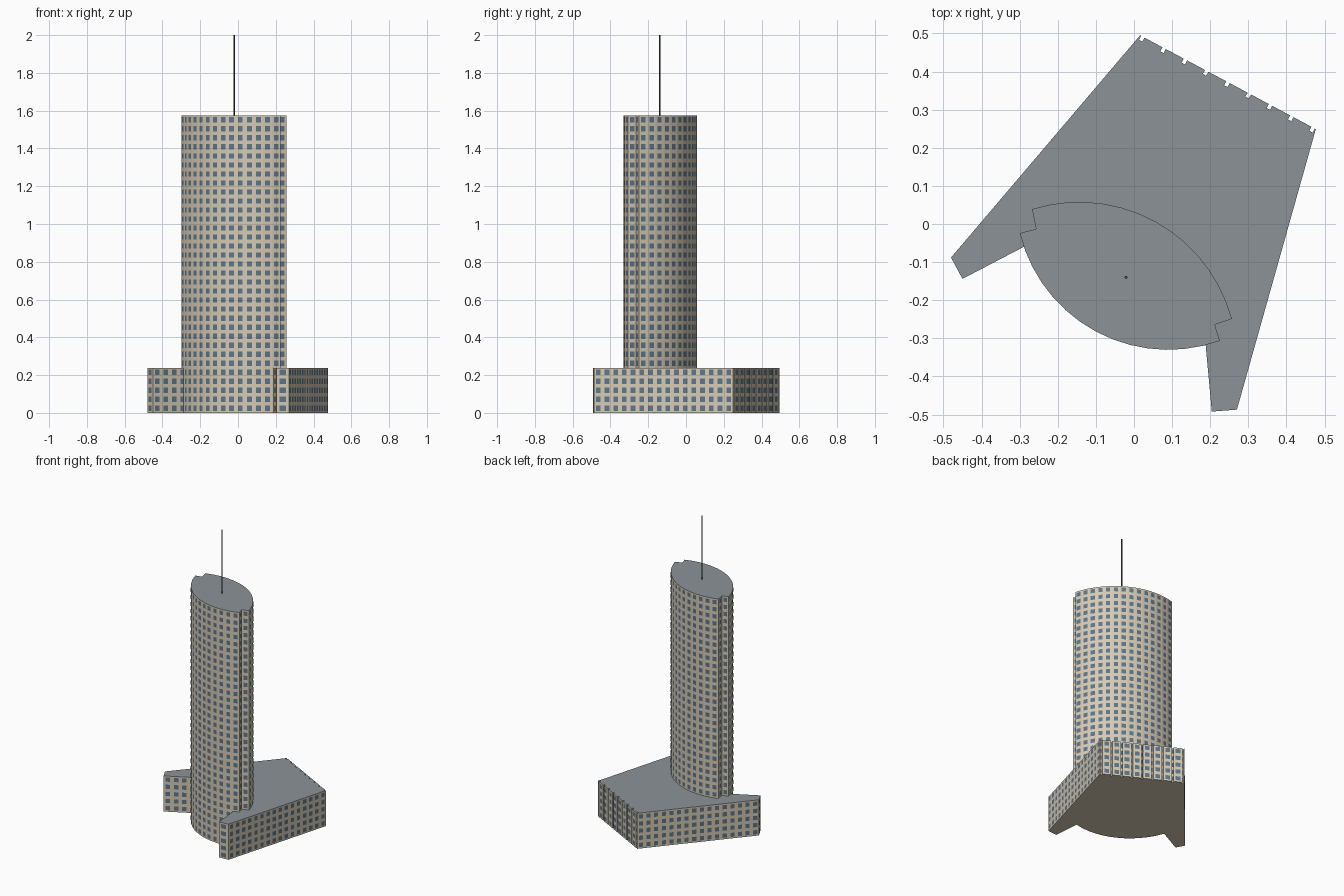
import bpy, bmesh, math
from mathutils import Vector

if "Cube" in bpy.data.objects:
    bpy.data.objects.remove(bpy.data.objects["Cube"])

FLOOR = 1.575 / 33


def material(name, rgb):
    m = bpy.data.materials.new(name)
    m.diffuse_color = (*rgb, 1)
    m.use_nodes = True
    m.node_tree.nodes["Principled BSDF"].inputs["Base Color"].default_value = m.diffuse_color
    return m


WALL = material("beige_wall", (0.67, 0.59, 0.46))
ROOF = material("grey_roof", (0.26, 0.29, 0.31))
GLASS = material("blue_glass", (0.11, 0.18, 0.25))
METAL = material("dark_metal", (0.08, 0.07, 0.06))


def make_object(name, bm, mats):
    me = bpy.data.meshes.new(name)
    bm.to_mesh(me)
    bm.free()
    for m in mats:
        me.materials.append(m)
    ob = bpy.data.objects.new(name, me)
    bpy.context.collection.objects.link(ob)
    return ob


def block(name, outline, height):
    """Extrude a counter-clockwise outline; the top face is roof."""
    bm = bmesh.new()
    low = [bm.verts.new((x, y, 0)) for x, y in outline]
    high = [bm.verts.new((x, y, height)) for x, y in outline]
    n = len(outline)
    bm.faces.new(low[::-1])
    bm.faces.new(high).material_index = 1
    for i in range(n):
        j = (i + 1) % n
        bm.faces.new((low[i], low[j], high[j], high[i]))
    return make_object(name, bm, (WALL, ROOF))


def windows(name, outline, floors, first_floor):
    """Rows of panes on each wall; first_floor(i) gives the lowest row, None skips."""
    bm = bmesh.new()
    n = len(outline)
    for i in range(n):
        a, b = Vector(outline[i]), Vector(outline[(i + 1) % n])
        start, length = first_floor(i), (b - a).length
        if start is None or length < 0.009:
            continue
        d = (b - a).normalized()
        out = Vector((d.y, -d.x)) * 0.001
        cols = max(1, round(length / 0.048))
        pitch = length / cols
        for c in range(cols):
            p = a + d * pitch * (c + 0.23) + out
            q = a + d * pitch * (c + 0.77) + out
            for f in range(start, floors):
                z0, z1 = (f + 0.22) * FLOOR, (f + 0.8) * FLOOR
                bm.faces.new([bm.verts.new(v) for v in (
                    (p.x, p.y, z0), (q.x, q.y, z0), (q.x, q.y, z1), (p.x, p.y, z1))])
    return make_object(name, bm, (GLASS,))


def arc(cx, cy, r, a0, a1, n):
    angles = [math.radians(a0 + (a1 - a0) * i / n) for i in range(n + 1)]
    return [(cx + r * math.cos(t), cy + r * math.sin(t)) for t in angles]


# Tower: two offset arcs joined by stepped notches
SEG = 14
tower = (arc(0.09, 0.071, 0.401, 193.7, 289.7, SEG) + [(0.212, -0.264)]
         + arc(-0.144, -0.357, 0.415, 15.1, 107.3, SEG) + [(-0.257, -0.013)])
block("tower", tower, 33 * FLOOR)
windows("tower_windows", tower, 33, lambda i: 0 if i < SEG else 5)

# Podium: wedge with two wings, and slots along the back wall
podium = [(-0.48, -0.088), (-0.45, -0.144), (-0.27, -0.05), (0.185, -0.285),
          (0.204, -0.492), (0.27, -0.487), (0.477, 0.249)]
p, q = Vector((0.477, 0.249)), Vector((0.016, 0.495))
d = (q - p).normalized()
inward = Vector((-d.y, d.x)) * 0.012
span = (q - p).length
for i in range(9):
    t = 0.008 + i * (span - 0.016) / 8
    s, e = p + d * (t - 0.005), p + d * (t + 0.005)
    podium += [tuple(v) for v in (s, s + inward, e + inward, e)]
podium.append(tuple(q))
block("podium", podium, 5 * FLOOR)
windows("podium_windows", podium, 5, lambda i: None if i == 2 else 0)

# Roof mast
bm = bmesh.new()
bmesh.ops.create_cone(bm, cap_ends=True, segments=8, radius1=0.004, radius2=0.004, depth=0.43)
mast = make_object("mast", bm, (METAL,))
mast.location = (-0.021, -0.14, 2 - 0.215)
